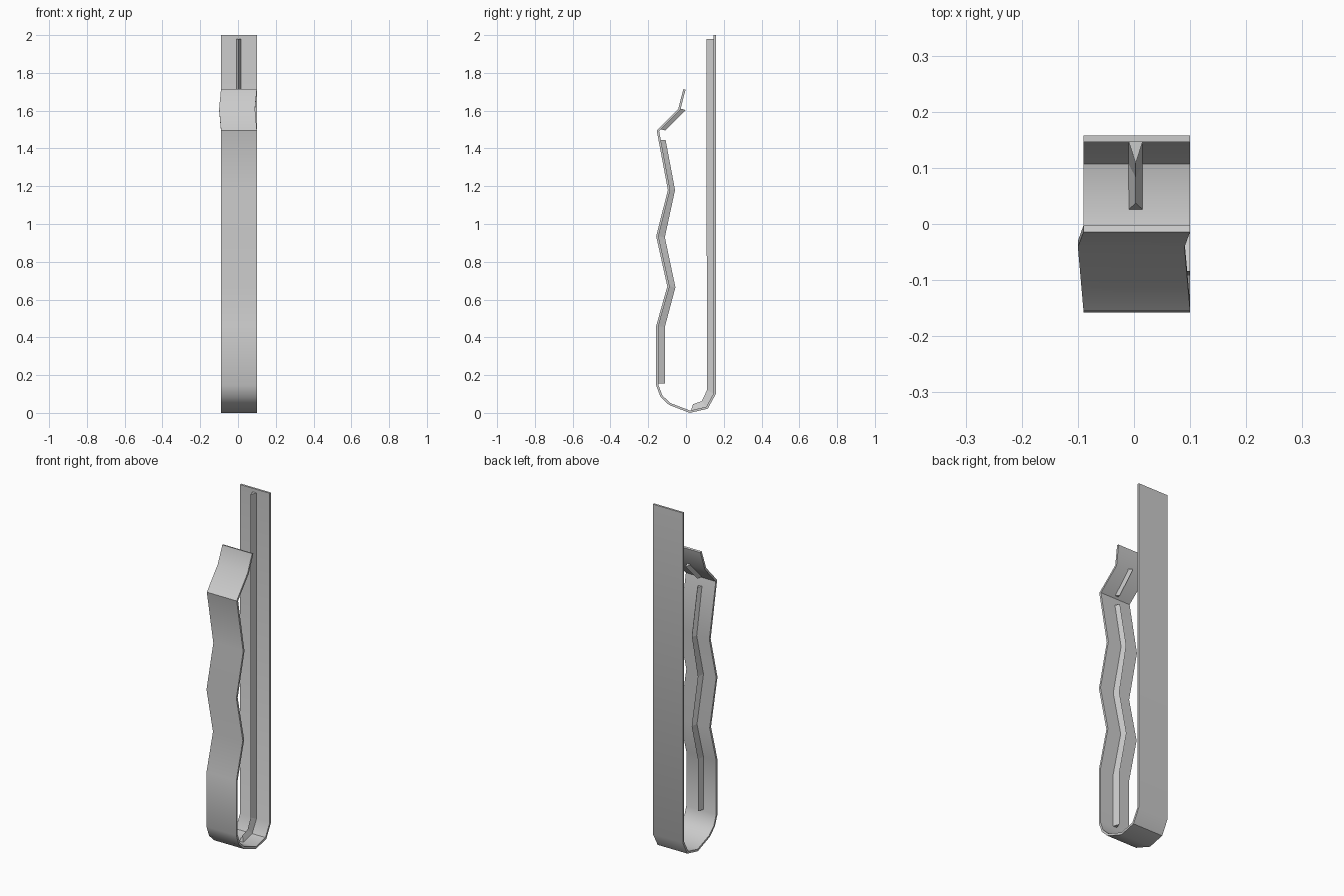
import bpy, bmesh, math
from mathutils import Vector

if "Cube" in bpy.data.objects:
    bpy.data.objects.remove(bpy.data.objects["Cube"])

X0, X1 = -0.09, 0.10      # side edges of the metal strip
THICK = 0.012
RIB_X, RIB_HALF = 0.003, 0.0125


def sweep(name, sections, smooth=False):
    """Bridge a row of equal-length sections and cap both ends."""
    bm = bmesh.new()
    rings = [[bm.verts.new(p) for p in s] for s in sections]
    for a, b in zip(rings, rings[1:]):
        for i in range(len(a)):
            j = (i + 1) % len(a)
            bm.faces.new((a[i], a[j], b[j], b[i]))
    bm.faces.new(rings[0])
    bm.faces.new(rings[-1])
    bmesh.ops.recalc_face_normals(bm, faces=bm.faces)
    me = bpy.data.meshes.new(name)
    bm.to_mesh(me)
    bm.free()
    ob = bpy.data.objects.new(name, me)
    bpy.context.collection.objects.link(ob)
    if smooth:
        bpy.ops.object.select_all(action='DESELECT')
        ob.select_set(True)
        bpy.context.view_layer.objects.active = ob
        bpy.ops.object.shade_smooth_by_angle(angle=math.radians(40))
    return ob


def inset(path, d):
    """Offset an open path towards its inner side with mitred corners."""
    pts = [Vector(p) for p in path]
    dirs = [(b - a).normalized() for a, b in zip(pts, pts[1:])]
    norms = [Vector((t.y, -t.x)) for t in dirs]
    out = []
    for i, p in enumerate(pts):
        n0, n1 = norms[max(i - 1, 0)], norms[min(i, len(norms) - 1)]
        out.append(p + (n0 + n1) * d / (1 + n0.dot(n1)))
    return out


# Bent clip strip: outer (y, z) line from back top, round the bottom, up the front
outer = [(0.158, 2.0), (0.158, 0.10), (0.115, 0.022), (0.02, 0.0),
         (-0.09, 0.042), (-0.135, 0.085), (-0.158, 0.145), (-0.158, 0.46),
         (-0.099, 0.67), (-0.158, 0.935), (-0.096, 1.18), (-0.155, 1.495),
         (-0.041, 1.61), (-0.014, 1.714)]
inner = inset(outer, THICK)
sections = []
for i, (o, n) in enumerate(zip(outer, inner)):
    s = -0.01 if i == 12 else 0.0      # slight sideways kink under the lip
    sections.append([(X0 + s, *o), (X1 + s, *o), (X1 + s, *n), (X0 + s, *n)])
sweep("clip_strip", sections, smooth=True)


# Triangular stiffening ribs on the inside: (base, apex) stations
def rib(name, stations):
    sweep(name, [[(RIB_X - RIB_HALF, *b), (RIB_X + RIB_HALF, *b), (RIB_X, *a)]
                 for b, a in stations])


rib("back_rib", [((0.147, 1.98), (0.108, 1.98)),
                 (inner[1], (0.111, 0.12)),
                 (inner[2], (0.083, 0.062)),
                 ((0.026, 0.013), (0.037, 0.046))])
rib("front_rib", [((-0.147, 0.155), (-0.112, 0.155)),
                  (inner[7], (-0.112, 0.455)),
                  (inner[8], (-0.056, 0.665)),
                  (inner[9], (-0.112, 0.93)),
                  (inner[10], (-0.058, 1.18)),
                  ((-0.136, 1.445), (-0.108, 1.445))])
rib("lip_rib", [((-0.136, 1.502), (-0.110, 1.495)),
                ((-0.028, 1.611), (-0.002, 1.603))])
